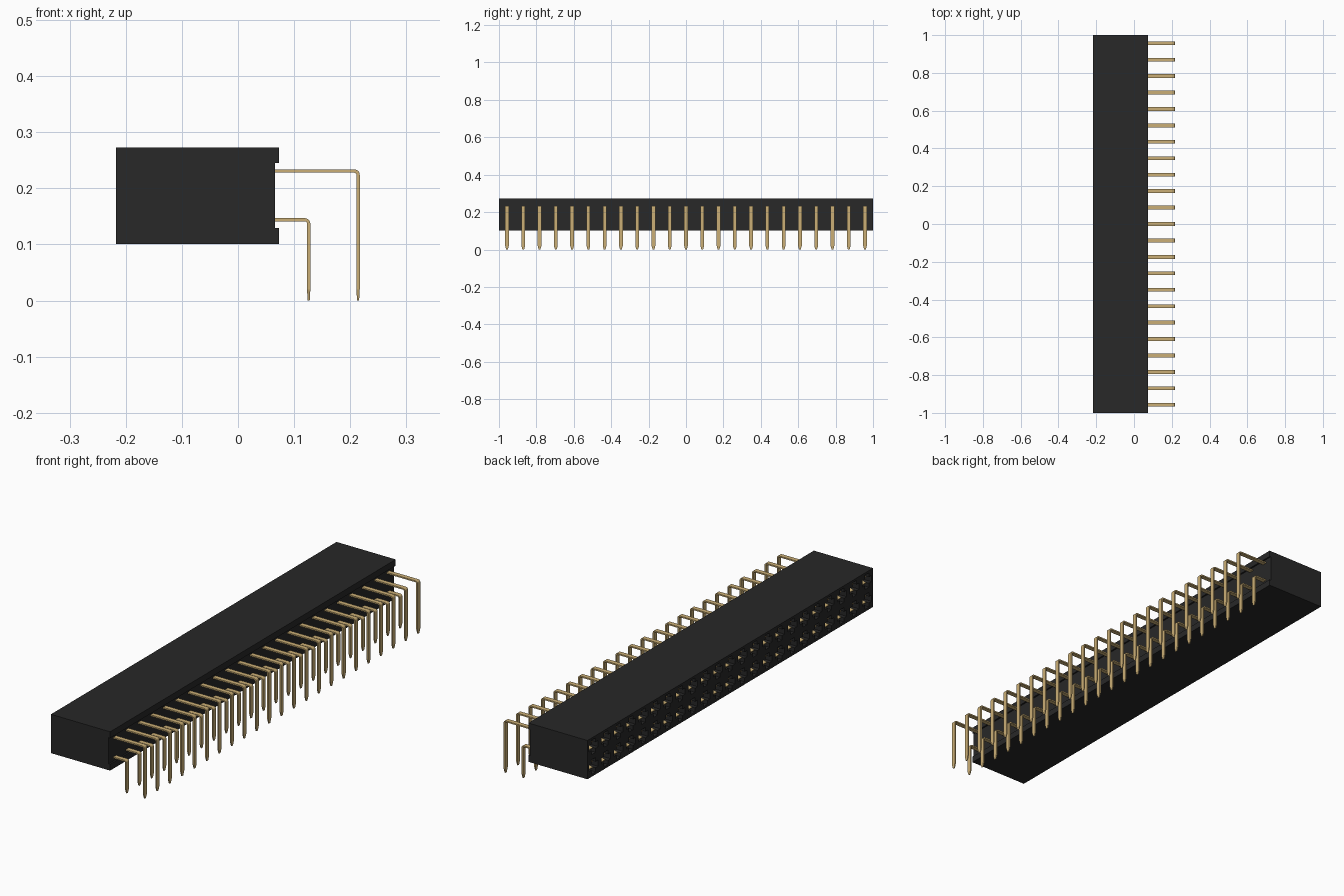
import bpy
import bmesh
from math import sin, cos, pi
from mathutils import Vector

if "Cube" in bpy.data.objects:
    bpy.data.objects.remove(bpy.data.objects["Cube"])

PITCH = 0.087
COLUMNS = 23
ROWS = {"lower": (0.144, 0.126), "upper": (0.231, 0.214)}  # height, leg x
THICK = 0.006


def material(name, rgb, rough):
    m = bpy.data.materials.new(name)
    m.use_nodes = True
    m.diffuse_color = (*rgb, 1)
    bsdf = m.node_tree.nodes["Principled BSDF"]
    bsdf.inputs["Base Color"].default_value = (*rgb, 1)
    bsdf.inputs["Roughness"].default_value = rough
    return m


def finish(name, bm, mat):
    bmesh.ops.recalc_face_normals(bm, faces=bm.faces)
    mesh = bpy.data.meshes.new(name)
    bm.to_mesh(mesh)
    bm.free()
    mesh.materials.append(mat)
    obj = bpy.data.objects.new(name, mesh)
    bpy.context.collection.objects.link(obj)
    return obj


def extrude_profile(bm, points, offset):
    """Closed outline pushed along an offset into a solid."""
    face = bm.faces.new([bm.verts.new(p) for p in points])
    new = bmesh.ops.extrude_face_region(bm, geom=[face], use_keep_orig=True)
    moved = [v for v in new["geom"] if isinstance(v, bmesh.types.BMVert)]
    bmesh.ops.translate(bm, verts=moved, vec=offset)


def strip(bm, path, y):
    """Flat metal strip along (x, z, width, thickness) stations."""
    pts = [Vector((p[0], 0, p[1])) for p in path]
    rings = []
    for i, (x, z, width, thick) in enumerate(path):
        t = (pts[min(i + 1, len(pts) - 1)] - pts[max(i - 1, 0)]).normalized()
        n = Vector((-t.z, 0, t.x)) * thick / 2
        side = Vector((0, width / 2, 0))
        c = pts[i] + Vector((0, y, 0))
        rings.append([bm.verts.new(c + o) for o in
                      (n + side, n - side, -n - side, -n + side)])
    for a, b in zip(rings, rings[1:]):
        for k in range(4):
            j = (k + 1) % 4
            bm.faces.new((a[k], a[j], b[j], b[k]))
    bm.faces.new(rings[0])
    bm.faces.new(rings[-1])


black = material("black plastic", (0.021, 0.021, 0.021), 0.6)
gold = material("gold metal", (0.60, 0.43, 0.18), 0.4)
ys = [(i - (COLUMNS - 1) / 2) * PITCH for i in range(COLUMNS)]

# Housing with a shallow channel along the pin side
bm = bmesh.new()
outline = [(-0.217, 0.101), (0.073, 0.101), (0.073, 0.129), (0.066, 0.129),
           (0.066, 0.245), (0.073, 0.245), (0.073, 0.273), (-0.217, 0.273)]
extrude_profile(bm, [(x, -1, z) for x, z in outline], (0, 2, 0))
housing = finish("housing", bm, black)

# Cross-shaped sockets cut into the mating side
bm = bmesh.new()
a, b = 0.032, 0.014
cross = [(a, b), (b, b), (b, a), (-b, a), (-b, b), (-a, b),
         (-a, -b), (-b, -b), (-b, -a), (b, -a), (b, -b), (a, -b)]
for height, leg in ROWS.values():
    for y in ys:
        extrude_profile(bm, [(-0.25, y + u, height + v) for u, v in cross],
                        (0.24, 0, 0))
cutter = finish("socket_cutter", bm, black)
cutter.hide_render = True
cut = housing.modifiers.new("sockets", "BOOLEAN")
cut.operation = "DIFFERENCE"
cut.solver = "EXACT"
cut.object = cutter
bpy.context.view_layer.objects.active = housing
bpy.ops.object.modifier_apply(modifier=cut.name)
bpy.data.objects.remove(cutter)

for row, (height, leg) in ROWS.items():
    # Bent pins with a rounded elbow and tapered tip
    radius = 0.007
    path = [(-0.015, height, 0.02, THICK)]
    for k in range(6):
        t = k / 5 * pi / 2
        path.append((leg - radius + radius * sin(t),
                     height - radius + radius * cos(t), 0.02, THICK))
    path += [(leg, 0.02, 0.02, THICK), (leg, 0, 0.009, THICK * 0.6)]
    bm = bmesh.new()
    for y in ys:
        strip(bm, path, y)
    finish(row + "_pins", bm, gold)

    # Paired spring leaves inside each socket
    bm = bmesh.new()
    for y in ys:
        for s in (-1, 1):
            leaf = [(-0.012, 0.018), (-0.08, 0.018),
                    (-0.175, 0.006), (-0.205, 0.014)]
            strip(bm, [(x, height + s * z, 0.022, 0.004) for x, z in leaf], y)
    finish(row + "_contacts", bm, gold)
